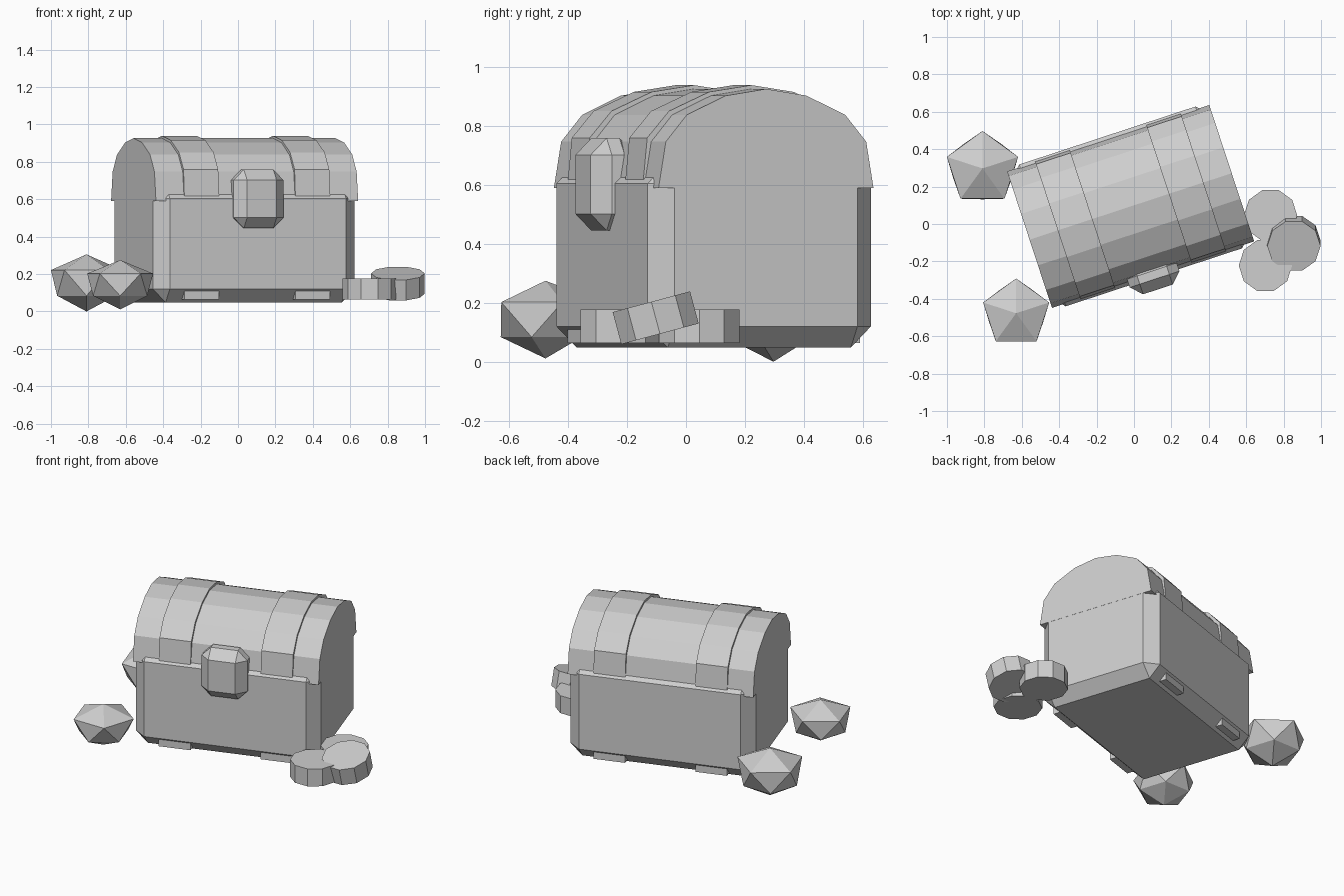
import bpy, bmesh, math
from mathutils import Matrix, Vector

cube = bpy.data.objects.get("Cube")
if cube:
    bpy.data.objects.remove(cube)

GREY = (0.62, 0.62, 0.62, 1)
grey = bpy.data.materials.new("plain_grey")
grey.use_nodes = True
grey.diffuse_color = GREY
grey.node_tree.nodes["Principled BSDF"].inputs["Base Color"].default_value = GREY

# The chest stands turned on the ground
CHEST = Matrix.Translation((-0.018, 0.094, 0)) @ Matrix.Rotation(math.radians(18.2), 4, "Z")


def finish(name, bm, matrix):
    bmesh.ops.recalc_face_normals(bm, faces=bm.faces)
    mesh = bpy.data.meshes.new(name)
    bm.to_mesh(mesh)
    bm.free()
    mesh.materials.append(grey)
    obj = bpy.data.objects.new(name, mesh)
    obj.matrix_world = matrix
    bpy.context.collection.objects.link(obj)
    return obj


def box(name, centre, size, bevel=0):
    bm = bmesh.new()
    bmesh.ops.create_cube(bm, size=1)
    bmesh.ops.scale(bm, vec=size, verts=bm.verts)
    bmesh.ops.translate(bm, vec=centre, verts=bm.verts)
    obj = finish(name, bm, CHEST)
    if bevel:
        mod = obj.modifiers.new("chamfer", "BEVEL")
        mod.width = bevel
        mod.segments = 1
    return obj


def arch(name, half_profile, x0, x1):
    """Extrude a mirrored (y, z) half profile from x0 to x1."""
    ring = half_profile + [(-y, z) for y, z in reversed(half_profile[:-1])]
    bm = bmesh.new()
    face = bm.faces.new([bm.verts.new((x0, y, z)) for y, z in ring])
    moved = bmesh.ops.extrude_face_region(bm, geom=[face])["geom"]
    verts = [v for v in moved if isinstance(v, bmesh.types.BMVert)]
    bmesh.ops.translate(bm, vec=(x1 - x0, 0, 0), verts=verts)
    return finish(name, bm, CHEST)


def gem(name, centre, upper, lower, half_height):
    """Twenty-sided stone with a narrower lower ring."""
    bm = bmesh.new()
    points = [Vector((0, 0, half_height)), Vector((0, 0, -half_height))]
    for radius, start, z in ((upper, 90, 0.45), (lower, 54, -0.45)):
        for i in range(5):
            a = math.radians(start + 72 * i)
            points.append(Vector((radius * math.cos(a), radius * math.sin(a), z * half_height)))
    for p in points:
        bm.verts.new(p)
    bmesh.ops.convex_hull(bm, input=bm.verts)
    return finish(name, bm, Matrix.Translation(centre))


def coin(name, centre, tilt=0):
    bm = bmesh.new()
    bmesh.ops.create_cone(bm, cap_ends=True, segments=10, radius1=0.143,
                          radius2=0.143, depth=0.113)
    # Put a corner on the x axis
    bm.verts.ensure_lookup_table()
    first = bm.verts[0].co
    turn = Matrix.Rotation(-math.atan2(first.y, first.x), 3, "Z")
    bmesh.ops.rotate(bm, matrix=turn, verts=bm.verts)
    return finish(name, bm, Matrix.Translation(centre) @ Matrix.Rotation(math.radians(tilt), 4, "X"))


# Chest body and curved lid
box("chest_body", (0, 0, 0.3625), (1.136, 0.798, 0.629), 0.072)
lid_profile = [(0.384, 0.59), (0.358, 0.747), (0.283, 0.838), (0.145, 0.903), (0, 0.926)]
arch("lid", lid_profile, -0.569, 0.569)

# Straps over the lid, with their ends showing under the body
strap_profile = [(0.388, 0.6)] + [(y * 1.04, z + 0.013) for y, z in lid_profile[1:]]
for side, sign in (("right", -1), ("left", 1)):
    arch(side + "_lid_strap", strap_profile, sign * 0.215, sign * 0.41)
    box(side + "_base_strap", (sign * 0.3125, 0, 0.088), (0.195, 0.776, 0.048))

# Chamfered latch
box("latch", (0, -0.387, 0.602), (0.28, 0.16, 0.314), 0.057)

# Loose gems and coins
gem("back_gem", (-0.81, 0.297, 0.1525), 0.2, 0.165, 0.1525)
gem("front_gem", (-0.63, -0.477, 0.143), 0.1855, 0.152, 0.132)
coin("back_coin", (0.73, 0.045, 0.12))
coin("front_coin", (0.703, -0.222, 0.12))
coin("top_coin", (0.855, -0.103, 0.149), 15)
